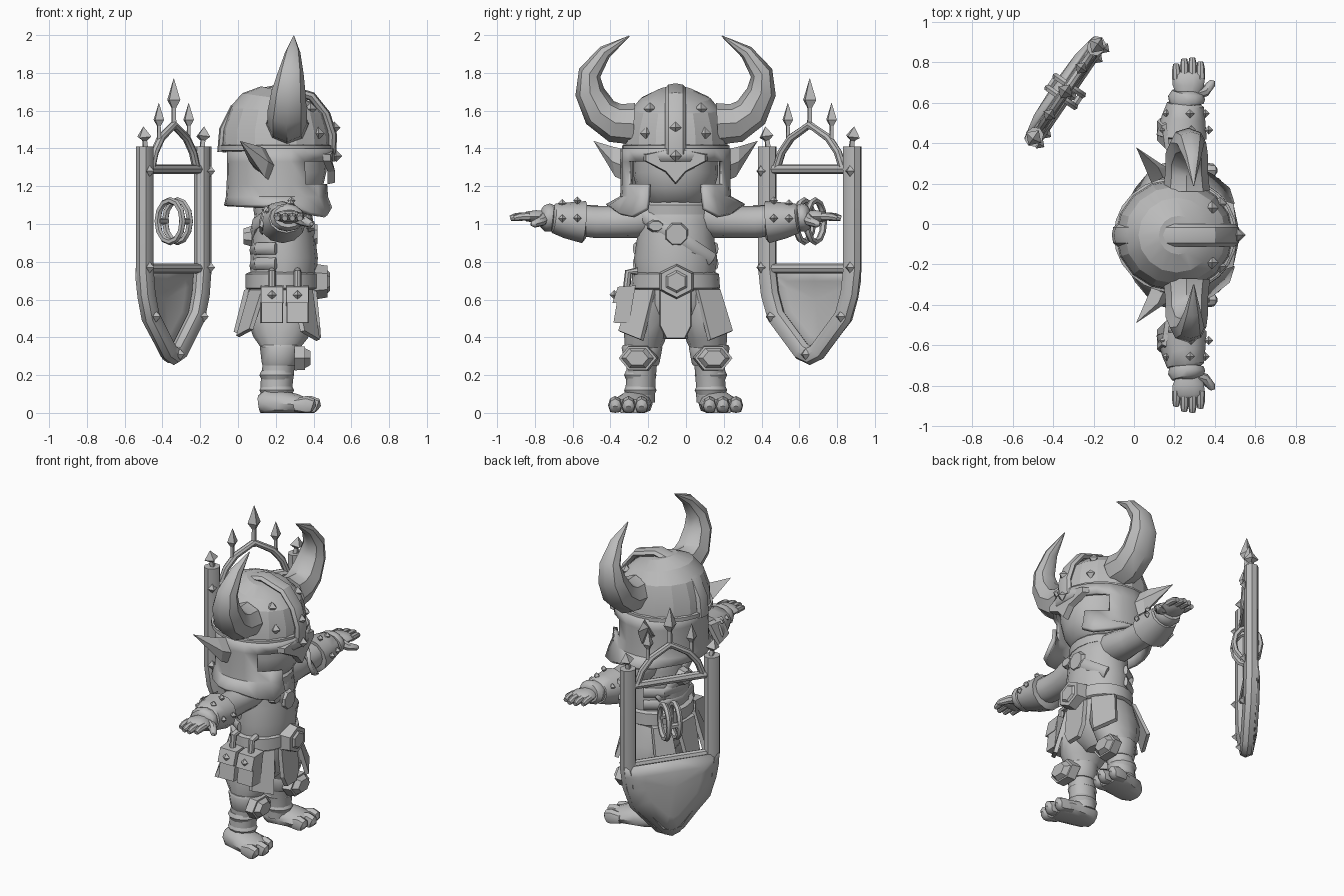
import bpy, bmesh, math
from mathutils import Matrix, Vector

GREY = bpy.data.materials.new("clay_grey")
GREY.diffuse_color = (0.5, 0.5, 0.5, 1)
BODY = Matrix.Translation((0, -0.055, 0))          # figure faces +x
SHIELD = Matrix.Translation((-0.34, 0.655, 0)) @ Matrix.Rotation(math.radians(55.7), 4, 'Z')
MY, MX = Vector((1, -1, 1)), Vector((-1, 1, 1))    # mirror factors


def add(name, verts, faces, mirror=None, mat=BODY, angle=40):
    verts = [Vector((v[0], v[1], max(v[2], 0))) for v in verts]   # flat soles
    if mirror:
        n = len(verts)
        verts += [v * mirror for v in verts]
        faces = list(faces) + [[i + n for i in f] for f in faces]
    me = bpy.data.meshes.new(name)
    me.from_pydata(verts, [], faces)
    bm = bmesh.new()
    bm.from_mesh(me)
    bmesh.ops.delete(bm, geom=[v for v in bm.verts if not v.link_faces], context='VERTS')
    bmesh.ops.recalc_face_normals(bm, faces=bm.faces)
    bm.to_mesh(me)
    bm.free()
    me.materials.append(GREY)
    ob = bpy.data.objects.new(name, me)
    ob.matrix_world = mat
    bpy.context.collection.objects.link(ob)
    bpy.ops.object.select_all(action='DESELECT')
    ob.select_set(True)
    bpy.context.view_layer.objects.active = ob
    bpy.ops.object.shade_smooth_by_angle(angle=math.radians(angle))
    return ob


def tube(name, pts, radii, sides=8, ref=(0, 1, 0), closed=False, **kw):
    """Sweep an ellipse along points; radii are numbers or (across, along ref)."""
    pts, ref, n = [Vector(p) for p in pts], Vector(ref), len(pts)
    if not isinstance(radii, list):
        radii = [radii] * n
    verts, faces = [], []
    for i, p in enumerate(pts):
        a = pts[i - 1] if (closed or i) else p
        b = pts[(i + 1) % n] if (closed or i < n - 1) else p
        t = (b - a).normalized()
        side = t.cross(ref).normalized()
        up = side.cross(t)
        ra, rb = radii[i] if isinstance(radii[i], tuple) else (radii[i],) * 2
        for k in range(sides):
            w = 2 * math.pi * k / sides
            verts.append(p + side * ra * math.cos(w) + up * rb * math.sin(w))
    for i in range(n if closed else n - 1):
        for k in range(sides):
            l, j = (k + 1) % sides, (i + 1) % n
            faces.append([i * sides + k, i * sides + l, j * sides + l, j * sides + k])
    if not closed:
        faces += [list(range(sides)), list(range((n - 1) * sides, n * sides))]
    return add(name, verts, faces, **kw)


def loft(name, rows, sides=16, cy=0, **kw):
    """Stack of horizontal ellipses: (z, centre x, radius x, radius y)."""
    return tube(name, [(r[1], cy, r[0]) for r in rows], [(r[2], r[3]) for r in rows], sides, **kw)


def slab(name, pts, off, taper=1.0, **kw):
    """Polygon pushed along an offset, with an optionally smaller outer face."""
    pts, off, n = [Vector(p) for p in pts], Vector(off), len(pts)
    c = sum(pts, Vector()) / n
    outer = [c + (p - c) * taper + off for p in pts]
    faces = [list(range(n)), list(range(n, 2 * n))]
    faces += [[i, (i + 1) % n, (i + 1) % n + n, i + n] for i in range(n)]
    return add(name, pts + outer, faces, angle=20, **kw)


def hexagon(c, w, h, n=6, turn=0.0):
    return [(c[0], c[1] + w * math.cos(2 * math.pi * (k + turn) / n), c[2] + h * math.sin(2 * math.pi * (k + turn) / n)) for k in range(n)]


def studs(name, pts, r, **kw):
    verts, faces = [], []
    for p in pts:
        b = len(verts)
        verts += [Vector(p) + Vector(d) * r for d in ((1, 0, 0), (0, 1, 0), (-1, 0, 0), (0, -1, 0), (0, 0, 1), (0, 0, -1))]
        faces += [[b + k, b + (k + 1) % 4, b + e] for k in range(4) for e in (4, 5)]
    return add(name, verts, faces, angle=10, **kw)


# --- torso and waist
loft("torso", [(0.62, .23, .175, .205), (0.74, .24, .175, .21), (0.82, .245, .178, .22), (0.92, .24, .17, .205),
               (1.0, .24, .162, .205), (1.08, .24, .145, .2), (1.13, .24, .1, .12), (1.2, .24, .09, .1)])
loft("collar", [(1.05, .24, .155, .2), (1.1, .24, .16, .19), (1.14, .24, .12, .14)])
loft("pelvis", [(0.40, .22, .08, .09), (0.48, .23, .15, .17), (0.58, .235, .18, .21), (0.68, .235, .175, .21)])
loft("belt", [(0.65, .235, .18, .22), (0.66, .235, .195, .235), (0.735, .235, .195, .23), (0.745, .235, .175, .21)], 20)
slab("belt_buckle", hexagon((.405, .005, .695), .105, .095, turn=.5), (.07, 0, 0), .88)
slab("buckle_face", hexagon((.475, .005, .695), .065, .06, turn=.5), (.012, 0, 0), .8)
slab("chest_medallion", hexagon((.375, .005, .945), .075, .075, 8, .5), (.045, 0, 0), .75)
slab("small_medallion", hexagon((.37, -.105, .99), .05, .035, 8, .5), (.035, 0, 0), .75)
tube("chest_strap", [(.30, -.2, 1.08), (.375, -.1, 1.0), (.40, .0, .945), (.39, .1, .87), (.33, .19, .81)], (.04, .018), ref=(1, 0, 0))
tube("back_strap", [(.2, -.2, 1.08), (.09, -.1, 1.0), (.075, .03, .92), (.13, .17, .82)], (.04, .018), ref=(1, 0, 0))
slab("back_medallion", hexagon((.075, 0, .935), .07, .06, 8, .5), (-.045, 0, 0), .75)
for z in (.79, .87):
    tube("back_wrap", [(.2, -.215, z), (.10, -.15, z), (.075, 0, z - .01), (.10, .15, z), (.2, .215, z)], (.014, .032), 8, ref=(0, 0, 1))

# --- loincloth and hip plates
slab("front_loincloth", [(.39, -.085, .66), (.39, .085, .66), (.41, .085, .46), (.415, .05, .39), (.415, -.05, .39), (.41, -.085, .46)], (.025, 0, 0), .94)
slab("back_loincloth", [(.06, -.09, .66), (.06, .09, .66), (.0, .07, .42), (.0, -.07, .42)], (-.025, 0, 0), .92)
slab("front_hip_plate", [(.375, .10, .66), (.28, .225, .66), (.33, .295, .43), (.415, .17, .38)], (.022, .014, 0), .94, mirror=MY)
slab("back_hip_plate", [(.08, .11, .66), (.15, .21, .66), (.08, .27, .44), (.005, .13, .40)], (-.02, .014, 0), .93, mirror=MY)

# --- pouches on one hip
for x in (.18, .315):
    slab("pouch", [(x - .06, -.215, .66), (x + .06, -.215, .66), (x + .06, -.245, .475), (x - .06, -.245, .475)], (0, -.085, -.005), .92)
    slab("pouch_flap", [(x - .062, -.21, .675), (x + .062, -.21, .675), (x + .062, -.24, .585), (x - .062, -.24, .585)], (0, -.095, -.005), .94)
    studs("pouch_button", [(x, -.325, .625)], .025)
    tube("pouch_loop", [(x, -.2, .75), (x, -.25, .745), (x, -.26, .65)], .02, ref=(1, 0, 0))

# --- legs
tube("leg", [(.22, .11, .62), (.225, .145, .5), (.225, .165, .4), (.22, .175, .34), (.215, .18, .25), (.205, .185, .16), (.2, .19, .06)],
     [(.165, .11), (.175, .115), (.145, .11), (.1, .095), (.085, .08), (.085, .078), (.08, .08)], 12, mirror=MY)
loft("knee_strap", [(.25, .22, .09, .085), (.265, .22, .095, .093), (.345, .225, .11, .108), (.36, .225, .1, .1)], 12, cy=.178, mirror=MY)
slab("knee_pad", hexagon((.30, .195, .29), .105, .075), (.055, .006, 0), .95, mirror=MY)
slab("knee_cap", hexagon((.355, .201, .29), .085, .06), (.03, .003, 0), .7, mirror=MY)
for z in (.12, .2):
    loft("shin_wrap", [(z - .025, .205, .08, .075), (z, .205, .092, .086), (z + .025, .205, .08, .075)], 12, cy=.187, mirror=MY)
tube("foot", [(.115, .20, .045), (.15, .205, .05), (.23, .22, .05), (.31, .235, .045), (.37, .245, .035)],
     [(.06, .05), (.085, .075), (.095, .07), (.105, .055), (.09, .04)], 12, (0, 0, 1), mirror=MY)
for s, x in ((.18, .41), (.25, .43), (.32, .405)):
    tube("toe", [(.30, s - .01, .04), (x - .045, s, .04), (x - .012, s, .034), (x, s, .025)], [.035, (.038, .05), (.033, .042), .015], 8, (0, 0, 1), mirror=MY)

# --- arms
UP = (0, 0, 1)
tube("arm", [(.24, .12, 1.04), (.245, .22, 1.02), (.245, .32, 1.01), (.245, .42, 1.01), (.25, .52, 1.02), (.26, .70, 1.035)],
     [.1, (.105, .095), .085, .085, .08, .06], 12, UP, mirror=MY)
tube("bracer", [(.235, .475, 1.01), (.235, .485, 1.01), (.245, .58, 1.02), (.255, .645, 1.03), (.255, .655, 1.03)],
     [.085, (.125, .112), (.108, .095), (.092, .078), .06], 12, UP, mirror=MY)
tube("wrist_cuff", [(.26, .64, 1.03), (.26, .65, 1.03), (.26, .68, 1.035), (.265, .705, 1.04), (.265, .71, 1.04)],
     [.05, (.085, .07), (.092, .075), (.078, .06), .04], 12, UP, mirror=MY)
slab("elbow_fin", [(.13, .46, .94), (.18, .41, 1.1), (.16, .55, 1.1), (.13, .58, .98)], (-.02, 0, 0), .8, mirror=MY)
studs("bracer_studs", [(.25 + math.cos(a) * r, s, 1.02 + math.sin(a) * r * .9) for s, r in ((.52, .12), (.6, .103))
                       for a in (.1, 1.3, 2.6)], .022, mirror=MY)
tube("palm", [(.265, .69, 1.035), (.268, .74, 1.04), (.27, .79, 1.04), (.27, .805, 1.04)],
     [(.055, .035), (.078, .035), (.08, .027), (.06, .015)], 10, UP, mirror=MY)
for k, e in enumerate((.845, .87, .875, .855)):
    x = .21 + k * .04
    tube("finger", [(x, .77, 1.04), (x - .001, e - .03, 1.038), (x - .002, e, 1.03)], [.022, .021, .015], 8, UP, mirror=MY)
tube("thumb", [(.31, .70, 1.03), (.35, .71, 1.015), (.385, .75, 1.0), (.39, .765, 1.0)], [.03, .027, .02, .01], 8, UP, mirror=MY)

# --- head and helmet
loft("head", [(1.07, .27, .09, .1), (1.1, .26, .15, .15), (1.17, .25, .2, .2), (1.26, .24, .23, .225), (1.4, .23, .23, .22)], 20)
loft("helmet_dome", [(1.39, .20, .292, .278), (1.5, .20, .285, .27), (1.60, .205, .25, .24), (1.665, .21, .19, .185), (1.705, .22, .10, .095)], 16, angle=20)
loft("helmet_rim", [(1.385, .2, .285, .27), (1.39, .2, .300, .285), (1.415, .2, .300, .285), (1.42, .2, .285, .27)], 24)
crest = [(.495, 1.37), (.50, 1.47), (.465, 1.58), (.39, 1.675), (.24, 1.72), (.10, 1.69), (-.02, 1.61), (-.075, 1.5), (-.085, 1.38)]
tube("helmet_crest", [(x, 0, z) for x, z in crest], (.025, .055), 8, angle=30)
studs("helmet_studs", [(.52, 0, 1.36), (.51, 0, 1.51)], .032)
studs("dome_studs", [(.425, .155, 1.48), (.385, .135, 1.61)], .034, mirror=MY)
slab("nose_guard", [(.475, 0, 1.21), (.475, .055, 1.275), (.45, .17, 1.335), (.45, .17, 1.37), (.475, 0, 1.41),
                    (.45, -.17, 1.37), (.45, -.17, 1.335), (.475, -.055, 1.275)], (.04, 0, 0), .92)

# cheek and neck guard with eye and mouth openings, flared at its lower edge
N, verts, faces = 24, [], []
for r in range(5):
    for i in range(N):
        a = 2 * math.pi * i / N
        c, s = math.cos(a), math.sin(a)
        d = math.degrees(math.acos(c))
        dip = math.exp(-((d - 50) / 16) ** 2)
        z = (1.4, 1.33, 1.21, 1.14, 1.095 - .06 * dip)[r]
        k = (1, 1, 1, 1.02, 1 + .30 * s * s)[r]
        kx = (1, 1, 1.01, 1.03, 1.07 + .2 * dip)[r]
        verts.append((.2 + (.30 if c > 0 else .245) * kx * c, .278 * k * s, z))
for r in range(4):
    for i in range(N):
        mid = (i + .5) * 360 / N
        if min(mid, 360 - mid) > (0, 57, 30, 30)[r]:
            j = (i + 1) % N
            faces.append([r * N + i, r * N + j, r * N + N + j, r * N + N + i])
guard = add("cheek_and_neck_guard", verts, faces, angle=30)
sol = guard.modifiers.new("thickness", 'SOLIDIFY')
sol.thickness, sol.offset = .025, 0

add("ear", [(.16, .25, 1.39), (.21, .26, 1.30), (.18, .25, 1.22), (.09, .25, 1.29),
            (.12, .335, 1.41), (.16, .335, 1.33), (.14, .32, 1.25), (.06, .32, 1.33), (.01, .435, 1.44)],
    [(0, 1, 2, 3)] + [(k, (k + 1) % 4, (k + 1) % 4 + 4, k + 4) for k in range(4)] + [(k + 4, (k + 1) % 4 + 4, 8) for k in range(4)],
    mirror=MY, angle=20)
tube("horn", [(.26, .22, 1.53), (.26, .32, 1.535), (.26, .40, 1.59), (.268, .455, 1.70), (.28, .455, 1.80), (.29, .375, 1.91), (.295, .245, 1.995)],
     [(.11, .115), .105, (.095, .105), (.078, .09), (.06, .068), (.037, .04), .003], 8, (1, 0, 0), mirror=MY)

# --- shield: local x is width, local y is the outer side
S = dict(mat=SHIELD)
half = [(.272, 1.41), (.272, .76), (.255, .63), (.215, .51), (.05, .325)]
rim = [(-u, 0, z) for u, z in half] + [(0, 0, .305)] + [(u, 0, z) for u, z in reversed(half)]
tube("shield_frame", rim, (.052, .045), 8, **S)
out = [(.305, .765), (.302, .70), (.285, .61), (.245, .49), (.05, .285)]
edge = [(-u, z) for u, z in out] + [(0, .265)] + [(u, z) for u, z in reversed(out)] + [(0, .765)]
n = len(edge)
bowl = add("shield_plate", [(u, .03, z) for u, z in edge] + [(u * .6, .055, .6 + (z - .6) * .6) for u, z in edge] + [(0, .062, .6)],
           [(k, (k + 1) % n, (k + 1) % n + n, k + n) for k in range(n)] + [(k + n, (k + 1) % n + n, 2 * n) for k in range(n)], **S)
sol = bowl.modifiers.new("thickness", 'SOLIDIFY')
sol.thickness, sol.offset = .014, 0
for z in (1.29, .765):
    tube("shield_crossbar", [(-.26, 0, z), (.26, 0, z)], .026, 8, **S)
tube("shield_arch", [(-.21, 0, 1.3), (-.18, 0, 1.38), (-.12, 0, 1.455), (0, 0, 1.525), (.12, 0, 1.455), (.18, 0, 1.38), (.21, 0, 1.3)], .022, 8, **S)


def spear(name, u, z0, z1, r, lean=0, **kw):
    fr = ((0, .4), (.42, .35), (.46, .5), (.58, 1), (1, .03))
    tube(name, [(u + lean * f, 0, z0 + (z1 - z0) * f) for f, _ in fr], [r * q for _, q in fr], 4, angle=15, **S, **kw)


spear("centre_spear", 0, 1.5, 1.77, .042)
spear("side_spear", .14, 1.43, 1.64, .034, mirror=MX)
spear("corner_spear", .265, 1.39, 1.515, .045, .02, mirror=MX)
studs("shield_studs", [(.285, -.04, 1.28), (.285, -.04, .77), (.225, -.04, .51)], .03, mirror=MX, **S)
studs("tip_stud", [(0, -.04, .31)], .03, **S)

# shield handle: a pair of upright ovals across the shield
ring = [2 * math.pi * k / 12 for k in range(12)]
tube("handle_ring", [(.035, .08 * math.cos(a), 1.015 + .11 * math.sin(a)) for a in ring], .018, 6, (1, 0, 0), closed=True, mirror=MX, **S)
for y in (-.075, .075):
    tube("handle_bar", [(-.04, y, 1.015), (.04, y, 1.015)], .018, 6, **S)
